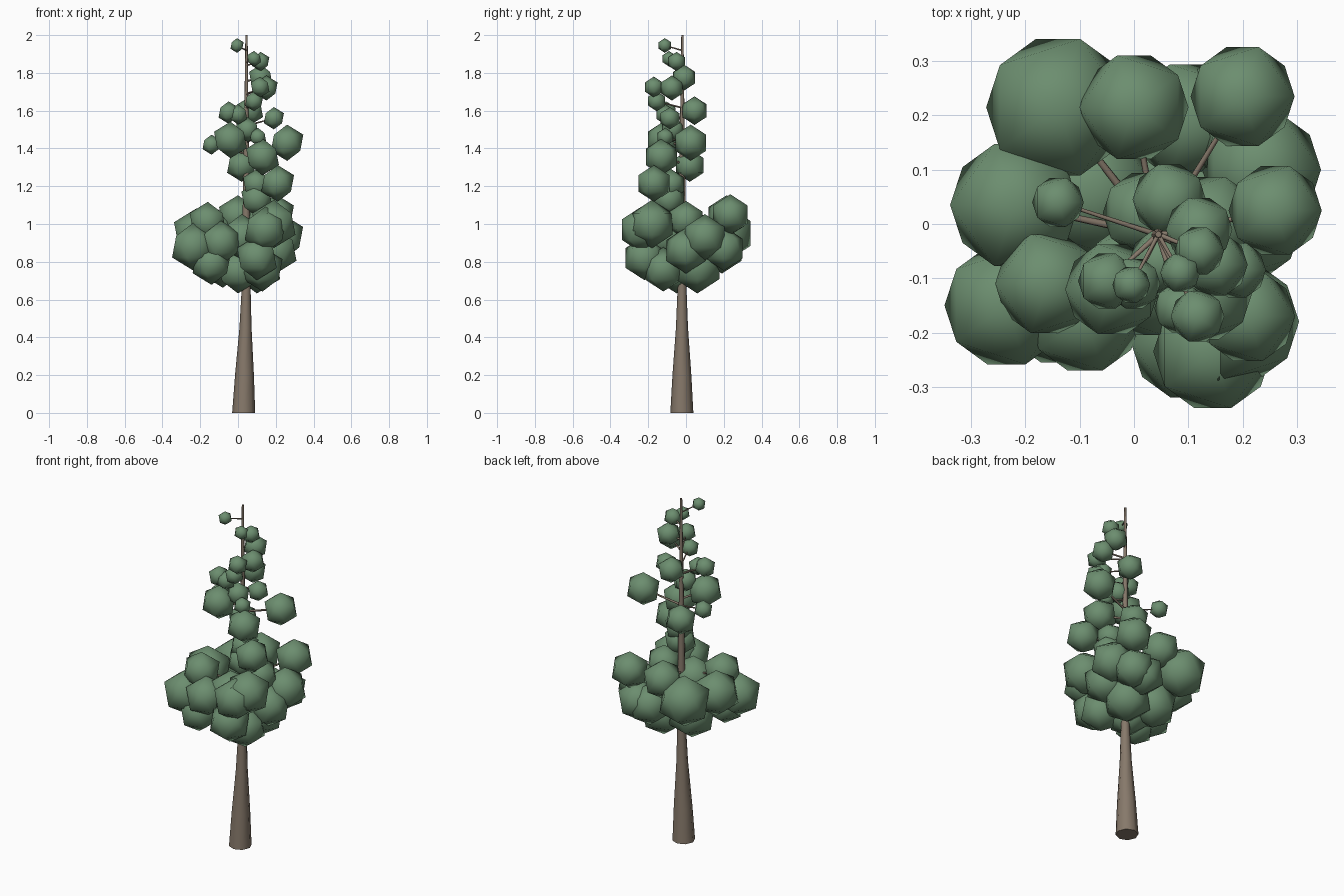
import bpy, bmesh, math
from mathutils import Vector

def material(name, col):
    m = bpy.data.materials.new(name)
    m.diffuse_color = (*col, 1)
    return m

BARK = material("bark", (0.24, 0.19, 0.145))
LEAF = material("leaf", (0.15, 0.27, 0.16))

def tube(name, rings, sides):
    """Loft round rings [(centre, radius), ...] into a capped, smooth tube."""
    bm = bmesh.new()
    axis = (rings[-1][0] - rings[0][0]).normalized()
    rot = Vector((0, 0, 1)).rotation_difference(axis)
    loops = []
    for c, r in rings:
        loops.append([bm.verts.new(c + rot @ Vector((r * math.cos(a), r * math.sin(a), 0)))
                      for a in (2 * math.pi * i / sides for i in range(sides))])
    for lo, hi in zip(loops, loops[1:]):
        for i in range(sides):
            j = (i + 1) % sides
            bm.faces.new((lo[i], lo[j], hi[j], hi[i])).smooth = True
    bm.faces.new(loops[0][::-1])
    bm.faces.new(loops[-1])
    me = bpy.data.meshes.new(name)
    bm.to_mesh(me)
    bm.free()
    me.materials.append(BARK)
    ob = bpy.data.objects.new(name, me)
    bpy.context.collection.objects.link(ob)

def trunk_at(z):
    x = 0.03 + 0.012 * min(z / 0.6, 1) + 0.003 * z / 2
    return Vector((x, -0.022 + 0.003 * z / 2, z))

# Trunk, tapering from a wide foot to a thin tip
profile = [(0, .061), (.2, .05), (.45, .032), (.65, .024), (1.0, .02), (1.4, .014), (1.75, .009), (2, .006)]
tube("trunk", [(trunk_at(z), r) for z, r in profile], 8)

# Foliage clumps: x, y, z, radius
crown = [
    (-.14, .215, .95, .145), (0, .215, 1.04, .11), (.2, .235, 1.05, .105),
    (-.22, .035, .95, .13), (-.235, -.15, .88, .125), (-.16, -.11, 1.01, .105),
    (-.09, -.17, .9, .115), (.19, -.18, 1.0, .125), (.145, -.235, .97, .12),
    (.1, -.22, .82, .115), (.235, .1, .93, .12), (.1, .19, .86, .12),
    (-.14, -.16, .79, .11), (0, -.05, .75, .115), (.13, -.12, .76, .115),
    (.1, .06, .77, .135), (-.08, .06, .8, .135), (.2, 0, .86, .12),
    (.02, -.1, .93, .12), (.17, .2, .87, .115), (.14, 0, 1.02, .1)]
spire = [
    (.1, -.09, 1.13, .09), (.21, -.17, 1.215, .095), (.1, -.08, 1.21, .08),
    (.02, .02, 1.31, .085), (.13, -.13, 1.355, .095), (-.14, .04, 1.42, .052),
    (-.04, -.12, 1.445, .095), (.26, .025, 1.43, .094), (.105, -.11, 1.46, .048),
    (-.05, -.105, 1.59, .058), (.065, .045, 1.6, .074), (.19, -.085, 1.56, .058),
    (0, -.11, 1.58, .053), (.085, -.155, 1.65, .052), (.117, -.17, 1.725, .054),
    (.15, -.075, 1.72, .065), (.12, -.01, 1.775, .067), (.12, -.05, 1.86, .05),
    (.085, -.09, 1.875, .04), (-.005, -.112, 1.945, .038), (.05, -.07, 1.5, .065)]

for i, (x, y, z, r) in enumerate(crown + spire):
    # Low-poly clump, each twisted differently about its vertical axis
    bpy.ops.mesh.primitive_ico_sphere_add(subdivisions=1, radius=r * 1.02, location=(x, y, z),
                                          rotation=(0, 0, math.radians(36 * (i % 2))))
    ob = bpy.context.object
    ob.name = f"leaf_clump_{i + 1}"
    ob.data.materials.append(LEAF)
    bpy.ops.object.shade_smooth()
    # Branch rising from the trunk to the clump
    reach = (Vector((x, y)) - trunk_at(z).xy).length
    base = trunk_at(z - 0.25 * reach)
    w = 0.003 + 0.04 * r
    tube(f"branch_{i + 1}", [(base, w), (Vector((x, y, z)), w * 0.6)], 6)
